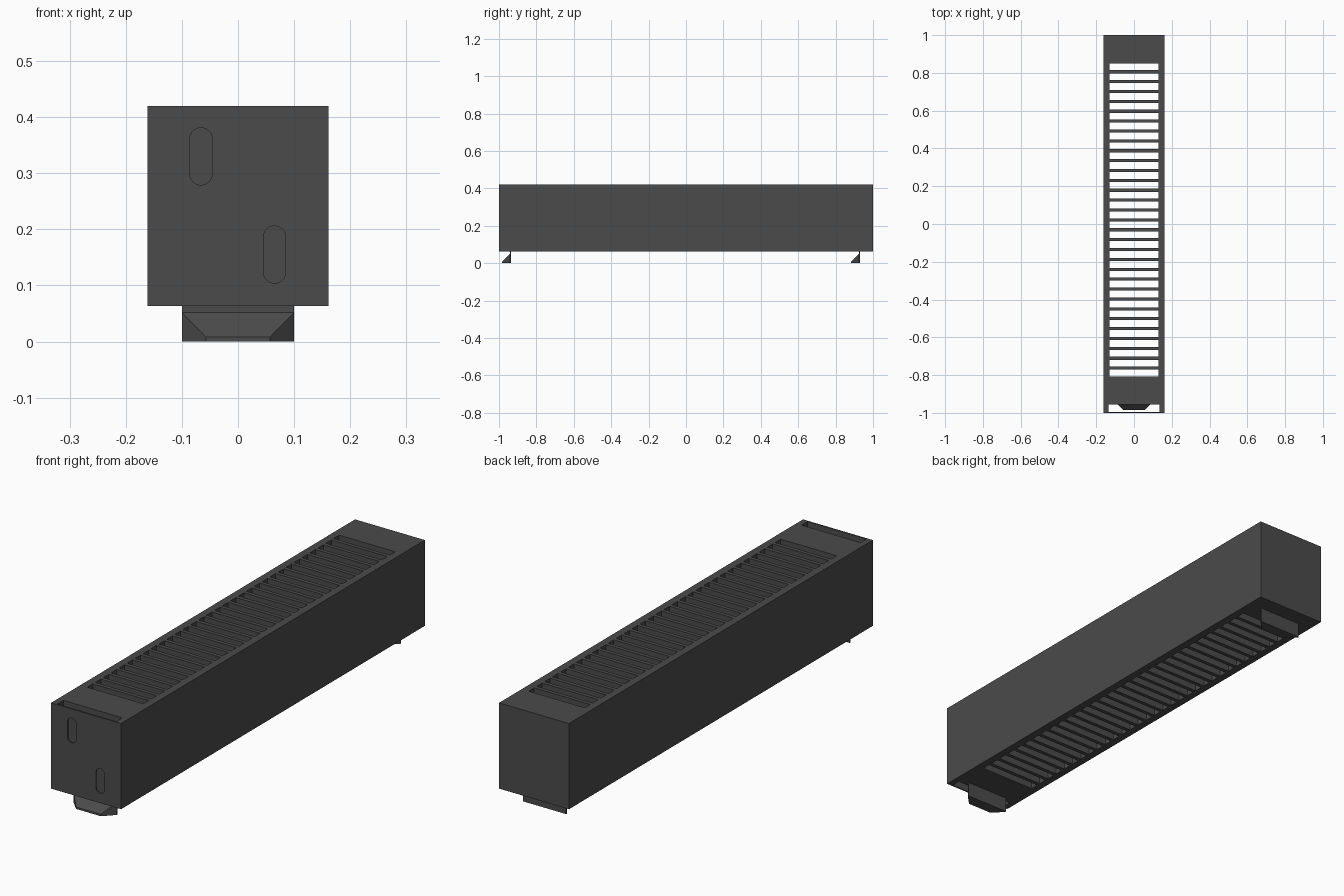
import bpy, bmesh, math

if "Cube" in bpy.data.objects:
    bpy.data.objects.remove(bpy.data.objects["Cube"])

mat = bpy.data.materials.new("dark_grey")
mat.diffuse_color = (0.07, 0.07, 0.07, 1)
mat.use_nodes = True
mat.node_tree.nodes["Principled BSDF"].inputs["Base Color"].default_value = mat.diffuse_color


def prism(bm, pts, offset):
    """Extrude a closed outline of 3D points by an offset vector."""
    face = bm.faces.new([bm.verts.new(p) for p in pts])
    top = bmesh.ops.extrude_face_region(bm, geom=[face])["geom"]
    bmesh.ops.translate(bm, vec=offset, verts=[v for v in top if isinstance(v, bmesh.types.BMVert)])


def box(bm, x, y0, y1, z0, z1):
    prism(bm, [(-x, y0, z0), (x, y0, z0), (x, y1, z0), (-x, y1, z0)], (0, 0, z1 - z0))


def finish(bm, name):
    bmesh.ops.recalc_face_normals(bm, faces=bm.faces)
    me = bpy.data.meshes.new(name)
    bm.to_mesh(me)
    bm.free()
    ob = bpy.data.objects.new(name, me)
    me.materials.append(mat)
    bpy.context.collection.objects.link(ob)
    return ob


def cut(target, cutter):
    mod = target.modifiers.new("cut", 'BOOLEAN')
    mod.operation, mod.solver, mod.object = 'DIFFERENCE', 'EXACT', cutter
    cutter.hide_render = True
    bpy.context.view_layer.objects.active = target
    bpy.ops.object.modifier_apply(modifier=mod.name)
    bpy.data.objects.remove(cutter)


# long housing block
BOTTOM, TOP = 0.063, 0.42
bm = bmesh.new()
box(bm, 0.161, -1, 1, BOTTOM, TOP)
housing = finish(bm, "housing")

# row of through slots, plus the channel behind the front plate
bm = bmesh.new()
for i in range(32):
    y = -0.807 + i * 0.0523
    box(bm, 0.129, y, y + 0.036, 0, 0.5)
box(bm, 0.136, -0.994, -0.955, 0, 0.5)
cut(housing, finish(bm, "slot_cutter"))

# two rounded windows in the front plate
bm = bmesh.new()
for cx, cz in ((-0.066, 0.33), (0.065, 0.155)):
    pts = []
    for side in (1, -1):
        for k in range(13):
            a = math.pi * k / 12
            pts.append((cx + side * 0.02 * math.cos(a), -1.02, cz + side * (0.031 + 0.02 * math.sin(a))))
    prism(bm, pts, (0, 0.04, 0))
cut(housing, finish(bm, "window_cutter"))


# snap clips: thin tab with a wedge hook whose front corners are chamfered
def clip(name, y):
    bm = bmesh.new()
    box(bm, 0.1, y - 0.005, y, 0, BOTTOM + 0.001)
    yb, yf = y - 0.005, y - 0.049
    pts = [(s * x, yy, z) for s in (1, -1) for x, yy, z in
           ((0.1, yb, 0), (0.1, yb, 0.052), (0.057, yf, 0), (0.057, yf, 0.008))]
    bmesh.ops.convex_hull(bm, input=[bm.verts.new(p) for p in pts])
    bmesh.ops.dissolve_limit(bm, angle_limit=0.01, verts=bm.verts, edges=bm.edges)
    finish(bm, name)


clip("front_clip", -0.935)
clip("rear_clip", 0.931)
